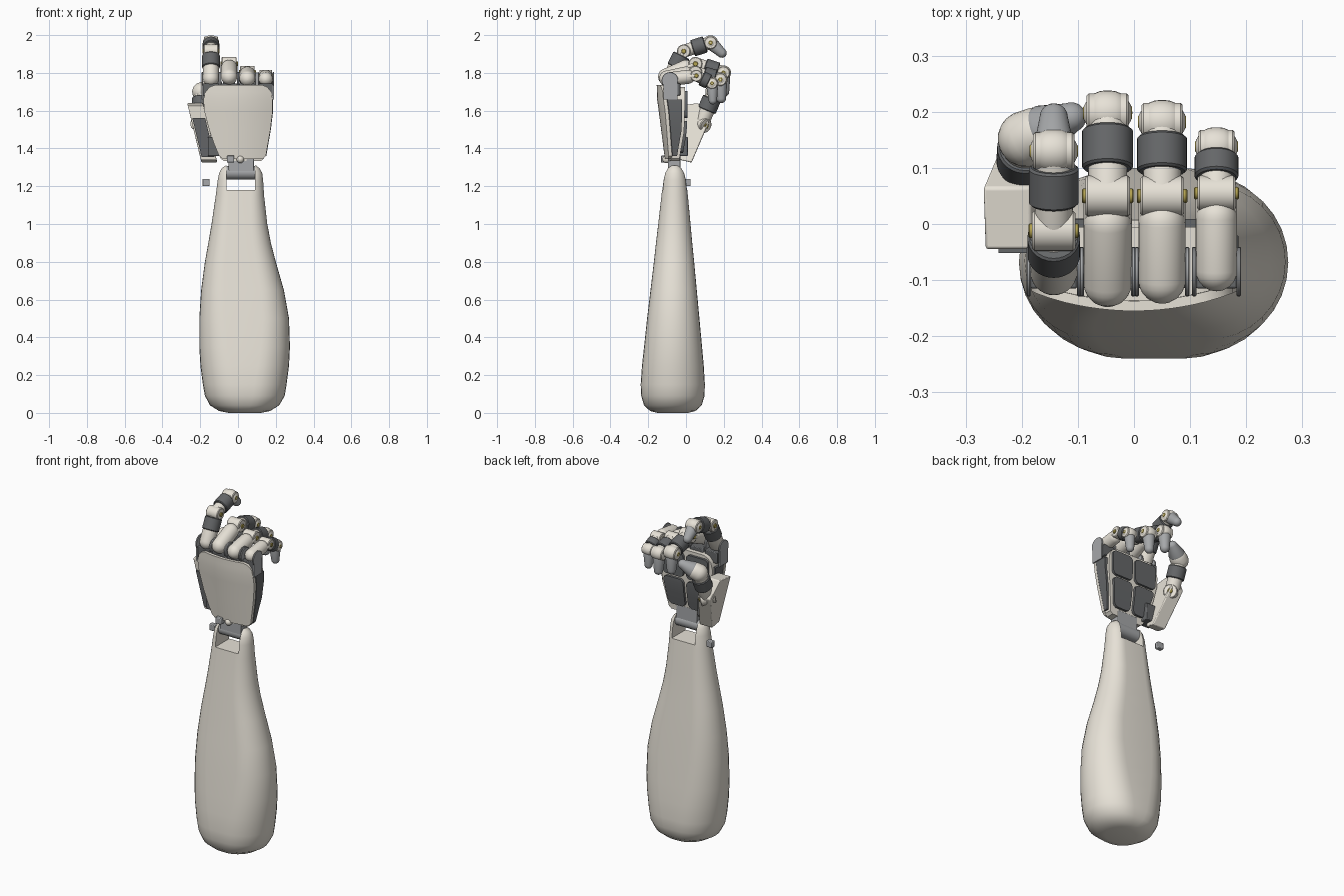
import bpy, bmesh, math
from mathutils import Vector as V

if "Cube" in bpy.data.objects:
    bpy.data.objects.remove(bpy.data.objects["Cube"])

def material(name, c):
    m = bpy.data.materials.new(name)
    m.diffuse_color = (*c, 1)
    m.use_nodes = True
    m.node_tree.nodes["Principled BSDF"].inputs["Base Color"].default_value = m.diffuse_color
    return m

CREAM = material("cream", (0.80, 0.76, 0.68))
GREY = material("mid_grey", (0.38, 0.39, 0.40))
DARK = material("dark_grey", (0.13, 0.135, 0.14))
GOLD = material("brass", (0.45, 0.36, 0.08))

def loft(name, rings, mat):
    """Skin closed rings of equal length and cap both ends."""
    bm = bmesh.new()
    rows = [[bm.verts.new(p) for p in r] for r in rings]
    n = len(rows[0])
    for a, b in zip(rows, rows[1:]):
        for i in range(n):
            bm.faces.new((a[i], a[(i + 1) % n], b[(i + 1) % n], b[i]))
    bm.faces.new(rows[0][::-1])
    bm.faces.new(rows[-1])
    bmesh.ops.recalc_face_normals(bm, faces=bm.faces)
    me = bpy.data.meshes.new(name)
    bm.to_mesh(me)
    bm.free()
    me.materials.append(mat)
    ob = bpy.data.objects.new(name, me)
    bpy.context.collection.objects.link(ob)
    return ob

def lathe(name, a, b, prof, mat, n=28):
    """Turn (radius, distance) points around the axis a->b."""
    a, b = V(a), V(b)
    q = (b - a).to_track_quat('Z', 'Y')
    return loft(name, [[a + q @ V((r * math.cos(2 * math.pi * i / n), r * math.sin(2 * math.pi * i / n), t))
                        for i in range(n)] for r, t in prof], mat)

def capsule(name, a, b, r0, r1, mat):
    L = (V(b) - V(a)).length
    ang = [math.radians(d) for d in (3, 20, 40, 60, 75, 90)]
    prof = [(r0 * math.sin(t), -r0 * math.cos(t)) for t in ang]
    prof += [(r1 * math.sin(t), L + r1 * math.cos(t)) for t in reversed(ang)]
    return lathe(name, a, b, prof, mat)

def rod(name, a, b, r, mat, c=0.004):
    L = (V(b) - V(a)).length
    return lathe(name, a, b, [(r - c, 0), (r, c), (r, L - c), (r - c, L)], mat)

def box(name, lo, hi, mat, bev=0.004):
    c = [(lo[0], lo[1]), (hi[0], lo[1]), (hi[0], hi[1]), (lo[0], hi[1])]
    ob = loft(name, [[V((x, y, z)) for x, y in c] for z in (lo[2], hi[2])], mat)
    if bev:
        m = ob.modifiers.new("bevel", 'BEVEL')
        m.width, m.segments = bev, 2
    return ob

def interp(tab, z):
    if z <= tab[0][0]:
        return tab[0][1]
    for (z0, v0), (z1, v1) in zip(tab, tab[1:]):
        if z <= z1:
            return v0 + (v1 - v0) * (z - z0) / (z1 - z0)
    return tab[-1][1]

def panel(name, rows, yb, yf, mat, n=12):
    """Curved slab: rows of (z, x0, x1) between two depth functions."""
    rings = []
    for z, x0, x1 in rows:
        xs = [x0 + (x1 - x0) * i / n for i in range(n + 1)]
        rings.append([V((x, yb(x, z), z)) for x in xs] + [V((x, yf(x, z), z)) for x in reversed(xs)])
    return loft(name, rings, mat)

# Forearm shell: stadium-shaped sections, slotted at the wrist
ARM = [(0, -.05, .12, -.15, .01), (.01, -.10, .17, -.19, .05), (.04, -.148, .218, -.222, .083),
       (.09, -.175, .247, -.237, .098), (.15, -.186, .257, -.24, .10), (.25, -.199, .27, -.233, .094),
       (.35, -.205, .275, -.222, .085), (.5, -.205, .27, -.206, .071), (.65, -.195, .243, -.188, .057),
       (.8, -.175, .2, -.17, .043), (.9, -.157, .174, -.159, .033), (1.0, -.14, .155, -.147, .024),
       (1.15, -.118, .138, -.13, .01), (1.23, -.108, .133, -.121, .002), (1.27, -.1, .128, -.112, -.008),
       (1.295, -.086, .114, -.098, -.022), (1.31, -.065, .095, -.08, -.04)]
rings = []
for z, x0, x1, y0, y1 in ARM:
    r, cy = (y1 - y0) / 2, (y0 + y1) / 2
    ring = []
    for s, cx in ((1, x1 - r), (-1, x0 + r)):
        for i in range(17):
            t = math.pi * (i / 16 - 0.5)
            ring.append(V((cx + s * r * math.cos(t), cy + s * r * math.sin(t), z)))
    rings.append(ring)
forearm = loft("forearm", rings, CREAM)
cutter = box("wrist_slot_cutter", (-.062, -.4, 1.18), (.09, .3, 1.4), CREAM, 0)
cutter.hide_render = True
mod = forearm.modifiers.new("slot", 'BOOLEAN')
mod.object, mod.operation, mod.solver = cutter, 'DIFFERENCE', 'EXACT'
bpy.context.view_layer.objects.active = forearm
bpy.ops.object.modifier_apply(modifier="slot")
bpy.data.objects.remove(cutter)

# Wrist hinge and small fittings
rod("wrist_hinge", (-.07, -.06, 1.272), (.1, -.06, 1.272), .036, GREY)
box("wrist_block", (-.05, -.095, 1.275), (.085, -.03, 1.37), GREY)
capsule("wrist_ball", (.012, -.105, 1.342), (.012, -.1, 1.342), .02, .02, CREAM)
box("wrist_stop", (-.058, -.133, 1.325), (-.02, -.095, 1.362), GREY)
box("thumb_stop", (-.188, -.003, 1.2), (-.15, .025, 1.238), GREY)

# Palm: body, back plate, pads and side strips
OUT = [(1.345, -.08, .13), (1.36, -.1, .148), (1.42, -.125, .158), (1.5, -.153, .172), (1.6, -.179, .184),
       (1.66, -.183, .183), (1.7, -.172, .176), (1.725, -.15, .155), (1.736, -.122, .128)]
back = lambda x, z: interp([(1.345, -.112), (1.5, -.132), (1.58, -.142), (1.66, -.153), (1.735, -.155)], z) + 1.0 * x * x
face = lambda x, z: interp([(1.345, -.035), (1.5, -.008), (1.72, -.005)], z)
off = lambda f, d: (lambda x, z: f(x, z) + d)
panel("back_plate", OUT, back, off(back, .018), CREAM)
panel("palm_body", [(z - .012, a * .93, b * .93) for z, a, b in OUT], off(back, .015), face, CREAM)
for name, z0, z1, b0, b1 in (("upper_thumb_pad", 1.56, 1.705, (-.145, -.005), (-.15, -.005)),
                             ("upper_outer_pad", 1.56, 1.705, (.015, .15), (.015, .152)),
                             ("lower_thumb_pad", 1.375, 1.545, (-.09, -.005), (-.14, -.005)),
                             ("lower_outer_pad", 1.375, 1.545, (.015, .125), (.015, .148))):
    rows = []
    for t, ins in ((0, .02), (.05, .007), (.13, 0), (.5, 0), (.87, 0), (.95, .007), (1, .02)):
        rows.append((z0 + (z1 - z0) * t, b0[0] + (b1[0] - b0[0]) * t + ins, b0[1] + (b1[1] - b0[1]) * t - ins))
    panel(name, rows, off(face, -.01), off(face, .014), DARK)
strip = OUT[1:6]
panel("outer_side_strip", [(z, b * .8, b + .002) for z, a, b in strip], off(back, .02), off(face, -.015), DARK, 3)
panel("thumb_side_strip", [(z, a + .002, a * .8) for z, a, b in strip], off(back, .02), off(face, -.015), DARK, 3)

def joint(name, p, r, axis):
    """Hinge drum with a brass pin through it."""
    p, axis = V(p), V(axis).normalized()
    rod(name + "_drum", p - axis * r * .92, p + axis * r * .92, r * .85, CREAM)
    rod(name + "_pin", p - axis * (r + .003), p + axis * (r + .003), r * .3, GOLD, .002)

def band(name, a, b, t0, t1, r):
    a, b = V(a), V(b)
    rod(name, a.lerp(b, t0), a.lerp(b, t1), r, DARK)

# Fingers: knuckle, middle joint, end joint and tip as (y, z)
FINGERS = (("index", -.143, .042, ((-.085, 1.77), (-.012, 1.915), (.13, 1.96), (.19, 1.905))),
           ("middle", -.047, .043, ((-.105, 1.78), (.05, 1.848), (.198, 1.80), (.203, 1.70))),
           ("ring", .05, .042, ((-.1, 1.77), (.05, 1.802), (.182, 1.765), (.187, 1.665))),
           ("little", .147, .037, ((-.083, 1.767), (.055, 1.785), (.138, 1.745), (.142, 1.655))))
for f, x, r, pts in FINGERS:
    k, p, d, t = [V((x, y, z)) for y, z in pts]
    X = V((1, 0, 0))
    capsule(f + "_proximal", k, k.lerp(p, .68), r, r, CREAM)
    for s in (-1, 1):  # fork cheeks and knuckle brackets
        o = X * s * r * .72
        capsule(f + "_fork", k.lerp(p, .6) + o, p + o, r * .28, r * .28, CREAM)
        c = V((x + s * (r + .003), -.085, 1.76))
        rod(f + "_bracket", c - X * .004, c + X * .004, .044, GREY, .002)
        box(f + "_bracket_arm", (c.x - .004, -.12, 1.66), (c.x + .004, -.045, 1.76), GREY, 0)
    box(f + "_knuckle_base", (x - r, -.115, 1.68), (x + r, -.03, 1.745), DARK)
    capsule(f + "_middle", p, p.lerp(d, .9), r * .8, r * .82, CREAM)
    band(f + "_middle_band", p, d, .33, .8, r * 1.06)
    capsule(f + "_end_joint", d - X * .004, d + X * .004, r * .93, r * .93, CREAM)
    capsule(f + "_tip", d.lerp(t, .3), t, r * .8, r * .6, GREY)
    joint(f + "_middle_joint", p, r, X)
    joint(f + "_end_hinge", d, r * .95, X)
    if f == "index":
        band("index_proximal_band", k, p, .4, .85, r * 1.12)

# Thumb base: leaning housing with a dark front inset
def lean(prof, w):
    return [[V((-.155 - .24 * (z - 1.34) + s * w, y, z)) for y, z in prof] for s in (-1, 1)]
house = loft("thumb_housing", lean([(-.035, 1.34), (.03, 1.325), (.122, 1.54), (.065, 1.64), (-.045, 1.625)], .042), CREAM)
m = house.modifiers.new("bevel", 'BEVEL')
m.width, m.segments = .005, 2
loft("thumb_housing_inset", lean([(-.045, 1.355), (-.02, 1.355), (-.02, 1.56), (-.052, 1.56)], .034), DARK)
box("thumb_mount", (-.16, -.07, 1.36), (-.08, .01, 1.46), DARK)

# Thumb links
a, b, c = V((-.197, .08, 1.53)), V((-.193, .152, 1.70)), V((-.112, .19, 1.745))
axis = V((.6, .5, -.2))
capsule("thumb_proximal", a, b, .04, .042, CREAM)
band("thumb_band", a, b, .42, .8, .05)
capsule("thumb_knuckle", b, b.lerp(c, .2), .05, .048, CREAM)
capsule("thumb_tip", b.lerp(c, .45), c, .045, .027, GREY)
joint("thumb_base_joint", a, .046, axis)

# Smooth shading with sharp edges kept
bpy.ops.object.select_all(action='SELECT')
bpy.context.view_layer.objects.active = forearm
bpy.ops.object.shade_smooth_by_angle(angle=math.radians(35))
